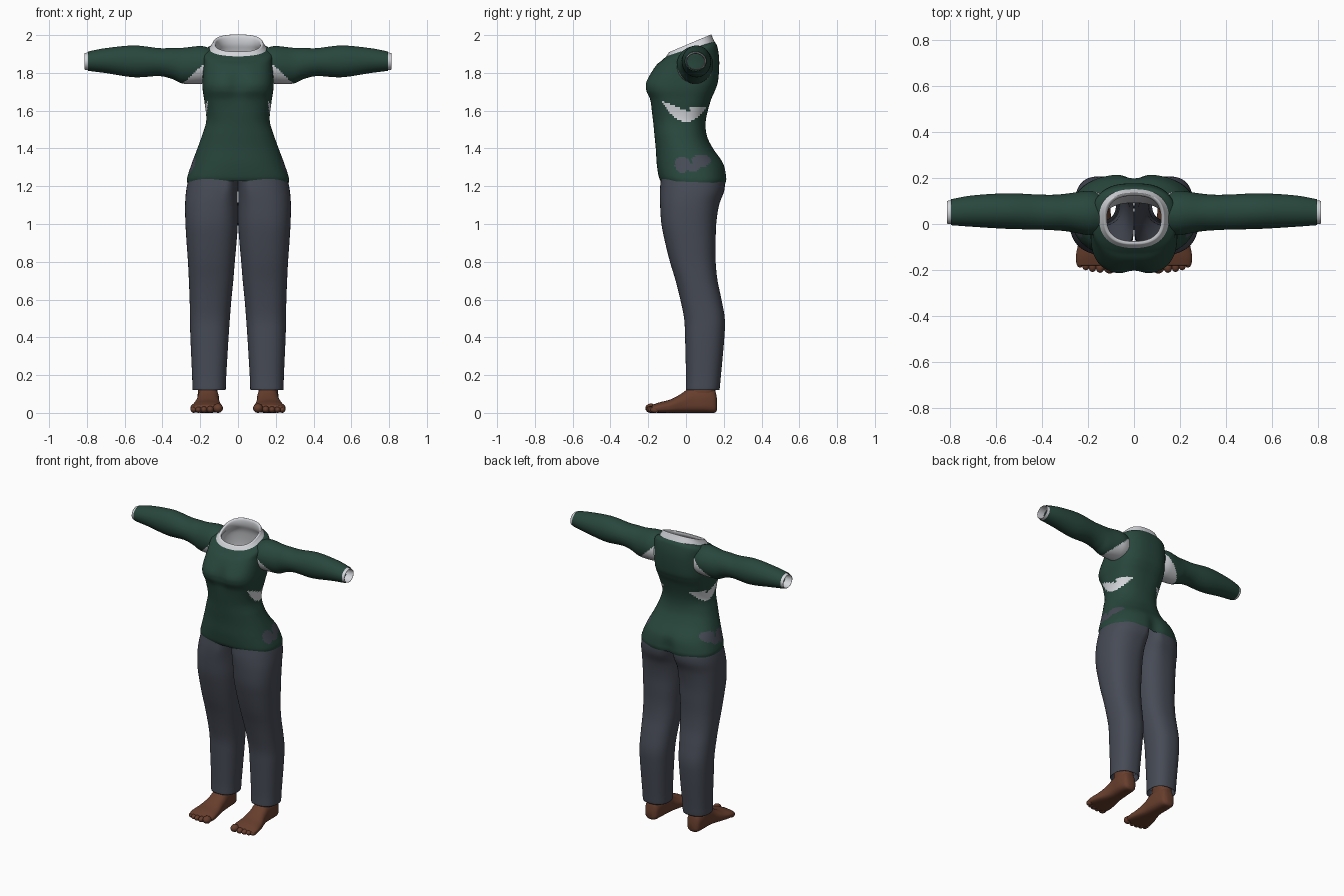
import bpy, bmesh, math

def material(name, rgb):
    m = bpy.data.materials.new(name)
    m.diffuse_color = (*rgb, 1)
    return m

GREEN = material("dark green knit", (0.021, 0.062, 0.046))
SLATE = material("slate cloth", (0.062, 0.070, 0.092))
LIGHT = material("light grey cotton", (0.66, 0.67, 0.70))
BROWN = material("brown skin", (0.135, 0.048, 0.026))

def power(v, n):
    return math.copysign(abs(v) ** (2 / n), v)

def spline(keys, sub):
    """Smoothly interpolate key rows with a Catmull-Rom curve."""
    rows = []
    for i in range(len(keys) - 1):
        p0, p1, p2, p3 = (keys[max(0, min(len(keys) - 1, i + k))] for k in (-1, 0, 1, 2))
        for j in range(sub):
            t = j / sub
            rows.append([0.5 * (2 * b + (c - a) * t + (2 * a - 5 * b + 4 * c - d) * t * t
                                + (3 * b - a - 3 * c + d) * t ** 3)
                         for a, b, c, d in zip(p0, p1, p2, p3)])
    return rows + [list(keys[-1])]

def loft(name, keys, ring, mats, sub=6, n=48, rule=None, caps=False, side=1, drop=None):
    """Skin a row of closed rings; side=-1 mirrors, rule picks colours, drop removes faces."""
    bm = bmesh.new()
    loops = []
    for row in spline(keys, sub):
        pts = [ring(row, 2 * math.pi * k / n) for k in range(n)]
        loops.append([bm.verts.new((side * x, y, z)) for x, y, z in pts])
    for a, b in zip(loops, loops[1:]):
        for k in range(n):
            bm.faces.new((a[k], a[(k + 1) % n], b[(k + 1) % n], b[k]))
    if caps:
        bm.faces.new(loops[0])
        bm.faces.new(loops[-1])
    if drop:
        bmesh.ops.delete(bm, geom=[f for f in bm.faces if drop(f.calc_center_median())], context='FACES')
    bmesh.ops.recalc_face_normals(bm, faces=bm.faces)
    for f in bm.faces:
        f.smooth = True
        if rule:
            f.material_index = rule(f.calc_center_median())
    me = bpy.data.meshes.new(name)
    bm.to_mesh(me)
    bm.free()
    for m in mats:
        me.materials.append(m)
    ob = bpy.data.objects.new(name, me)
    bpy.context.collection.objects.link(ob)
    return ob

# Ring shapes
def torso_ring(row, t):
    z, a, yf, yb, n, tilt = row
    cy, b = (yf + yb) / 2, (yb - yf) / 2
    x, dy = a * power(math.cos(t), n), b * power(math.sin(t), n)
    y = cy + dy
    # hollow between the breasts and between the buttocks
    mid = math.exp(-(x / 0.045) ** 2)
    if dy < 0:
        y += 0.018 * mid * math.exp(-((z - 1.74) / 0.07) ** 2)
    else:
        y -= 0.022 * mid * math.exp(-((z - 1.24) / 0.07) ** 2)
    return x, y, z + tilt * dy

def leg_ring(row, t):
    z, xi, xc, xo, yf, yb = row
    c = power(math.cos(t), 2.4)
    x = xc + c * ((xo - xc) if c > 0 else (xc - xi))
    return max(x, 0), (yf + yb) / 2 + (yb - yf) / 2 * power(math.sin(t), 2.4), z

def sleeve_ring(row, t):
    x, yc, ry, zc, rz = row
    return x, yc + ry * math.cos(t), zc + rz * math.sin(t)

def foot_ring(row, t):
    y, xl, xr, zb, zt = row
    s = math.sin(t)
    s = power(s, 2.0 if s > 0 else 4.0)
    return (xl + xr) / 2 + (xr - xl) / 2 * power(math.cos(t), 2.4), y, (zb + zt) / 2 + (zt - zb) / 2 * s

# Sweater body: side gaps show the undershirt and the trousers
def sweater_rule(p):
    y, z = p.y, p.z
    if abs(p.x) > 0.08 and 1.5 < z < 1.7:
        top = 1.60 - 0.4 * y if y < 0.02 else 1.62
        if 1.54 + 6.5 * y * y < z < top:
            return 1
    if abs(p.x) > 0.12:
        for cy, cz, ry, rz in ((-0.02, 1.315, 0.04, 0.042), (0.035, 1.30, 0.035, 0.022), (0.08, 1.335, 0.05, 0.033)):
            if ((y - cy) / ry) ** 2 + ((z - cz) / rz) ** 2 < 1:
                return 2
    return 0

sweater_keys = [
    (1.222, 0.270, -0.135, 0.213, 2.5, -0.04),
    (1.25, 0.268, -0.145, 0.217, 2.5, -0.02),
    (1.32, 0.245, -0.155, 0.200, 2.4, 0),
    (1.40, 0.215, -0.160, 0.143, 2.3, 0),
    (1.47, 0.190, -0.167, 0.110, 2.3, 0),
    (1.55, 0.168, -0.175, 0.105, 2.4, 0),
    (1.65, 0.178, -0.190, 0.130, 2.7, 0),
    (1.71, 0.187, -0.216, 0.155, 2.8, 0),
    (1.76, 0.188, -0.212, 0.170, 2.8, 0),
    (1.85, 0.183, -0.162, 0.176, 2.7, 0.08),
    (1.905, 0.182, -0.125, 0.165, 2.6, 0.25),
    (1.93, 0.148, -0.098, 0.148, 2.4, 0.30)]
loft("sweater_body", sweater_keys, torso_ring, [GREEN, LIGHT, SLATE], sub=9, n=128, rule=sweater_rule)

# Undershirt: collar folded over the neckline, then down inside the sweater
undershirt_keys = [
    (1.926, 0.152, -0.104, 0.151, 2.4, 0.30),
    (1.945, 0.138, -0.094, 0.141, 2.5, 0.36),
    (1.957, 0.130, -0.087, 0.133, 2.5, 0.42),
    (1.950, 0.118, -0.075, 0.123, 2.5, 0.40),
    (1.920, 0.122, -0.080, 0.125, 2.5, 0.30),
    (1.870, 0.160, -0.115, 0.145, 2.5, 0.15),
    (1.76, 0.172, -0.185, 0.153, 2.7, 0),
    (1.65, 0.164, -0.172, 0.115, 2.6, 0),
    (1.55, 0.154, -0.160, 0.092, 2.4, 0),
    (1.47, 0.175, -0.152, 0.096, 2.3, 0)]
loft("undershirt", undershirt_keys, torso_ring, [LIGHT], n=96)

# Sleeves with pale underarm, and undershirt cuffs
sleeve_keys = [
    (0.15, 0.045, 0.090, 1.840, 0.092), (0.20, 0.048, 0.096, 1.842, 0.100),
    (0.29, 0.050, 0.082, 1.838, 0.095), (0.35, 0.050, 0.077, 1.850, 0.082),
    (0.42, 0.052, 0.076, 1.857, 0.074), (0.55, 0.056, 0.077, 1.861, 0.084),
    (0.70, 0.056, 0.068, 1.865, 0.066), (0.795, 0.051, 0.056, 1.862, 0.051)]
cuff_keys = [
    (0.76, 0.052, 0.054, 1.862, 0.049), (0.80, 0.051, 0.051, 1.861, 0.046),
    (0.81, 0.051, 0.048, 1.861, 0.043), (0.76, 0.051, 0.045, 1.861, 0.040)]

def sleeve_rule(p):
    return int(abs(p.x) < 0.29 and p.z < 1.745 + (0.29 - abs(p.x)) * 0.95)

# Trousers: turned-up hem, legs, then half the hips
leg_keys = [
    (0.165, 0.078, 0.15, 0.227, 0.014, 0.162),
    (0.120, 0.066, 0.15, 0.240, 0.000, 0.176),
    (0.20, 0.062, 0.15, 0.243, 0.000, 0.185),
    (0.40, 0.050, 0.15, 0.252, -0.005, 0.203),
    (0.50, 0.043, 0.15, 0.254, -0.010, 0.205),
    (0.60, 0.035, 0.148, 0.256, -0.030, 0.188),
    (0.70, 0.025, 0.142, 0.260, -0.055, 0.167),
    (0.80, 0.017, 0.140, 0.265, -0.085, 0.157),
    (0.90, 0.008, 0.135, 0.272, -0.110, 0.157),
    (1.00, 0.001, 0.130, 0.278, -0.130, 0.160),
    (1.10, 0.0, 0.110, 0.280, -0.137, 0.175),
    (1.18, 0.0, 0.080, 0.274, -0.138, 0.203),
    (1.25, 0.0, 0.060, 0.258, -0.132, 0.202),
    (1.33, 0.0, 0.040, 0.225, -0.130, 0.170)]

# Feet: heel to ball, ankle, toes
foot_keys = [
    (0.165, 0.140, 0.185, 0.015, 0.07), (0.15, 0.115, 0.205, 0, 0.125),
    (0.10, 0.105, 0.215, 0, 0.15), (0.03, 0.100, 0.215, 0, 0.14),
    (-0.02, 0.098, 0.222, 0, 0.105), (-0.08, 0.088, 0.240, 0, 0.072),
    (-0.14, 0.080, 0.252, 0, 0.056), (-0.18, 0.086, 0.247, 0.003, 0.042)]
ankle_keys = [
    (0.07, 0.110, 0.16, 0.212, 0.010, 0.155), (0.13, 0.108, 0.16, 0.212, 0.020, 0.155),
    (0.26, 0.105, 0.16, 0.215, 0.025, 0.155)]
toes = [(0.106, -0.186, 0.026, 0.029), (0.147, -0.186, 0.019, 0.026), (0.180, -0.182, 0.018, 0.026),
        (0.209, -0.175, 0.017, 0.026), (0.234, -0.163, 0.017, 0.026)]

for side, tag in ((1, "left"), (-1, "right")):
    loft(tag + "_sleeve", sleeve_keys, sleeve_ring, [GREEN, LIGHT], sub=10, n=64, rule=sleeve_rule, side=side)
    loft(tag + "_cuff", cuff_keys, sleeve_ring, [LIGHT], sub=4, side=side)
    loft(tag + "_trouser_leg", leg_keys, leg_ring, [SLATE], n=64, side=side,
         drop=lambda p: p.z > 1.03 and abs(p.x) < 0.001)
    loft(tag + "_foot", foot_keys, foot_ring, [BROWN], sub=5, caps=True, side=side)
    loft(tag + "_ankle", ankle_keys, leg_ring, [BROWN], sub=5, side=side)
    for i, (x, y, r, length) in enumerate(toes):
        bpy.ops.mesh.primitive_uv_sphere_add(segments=20, ring_count=12, radius=1, location=(side * x, y, r * 0.95))
        toe = bpy.context.object
        toe.name = f"{tag}_toe_{i + 1}"
        toe.scale = (r, length, r * 0.95)
        toe.data.materials.append(BROWN)
        bpy.ops.object.shade_smooth()
